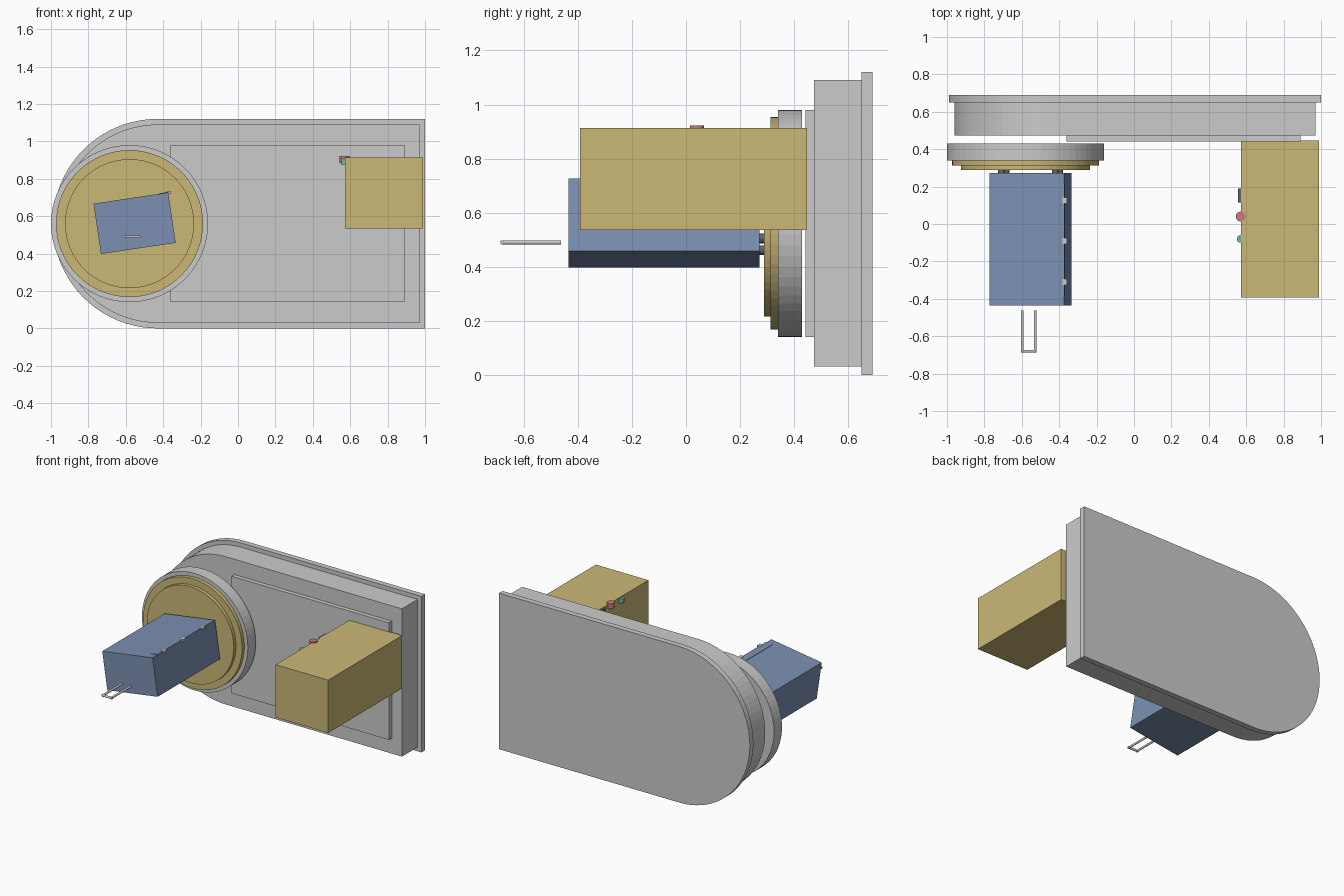
import bpy, bmesh, math
from mathutils import Vector, Matrix

if "Cube" in bpy.data.objects:
    bpy.data.objects.remove(bpy.data.objects["Cube"])


def material(name, rgb):
    m = bpy.data.materials.new(name)
    m.diffuse_color = (*rgb, 1)
    m.use_nodes = True
    m.node_tree.nodes["Principled BSDF"].inputs["Base Color"].default_value = m.diffuse_color
    return m


GOLD = material("gold", (0.60, 0.48, 0.18))
BLUE = material("blue", (0.20, 0.28, 0.45))
RED = material("red", (0.60, 0.20, 0.20))
GREEN = material("green", (0.15, 0.50, 0.33))
DARK = material("dark", (0.12, 0.12, 0.14))


def finish(name, bm, mat=None, matrix=None):
    bmesh.ops.recalc_face_normals(bm, faces=bm.faces)
    me = bpy.data.meshes.new(name)
    if matrix:
        bm.transform(matrix)
    bm.to_mesh(me)
    bm.free()
    ob = bpy.data.objects.new(name, me)
    bpy.context.collection.objects.link(ob)
    if mat:
        me.materials.append(mat)
    return ob


def box(name, x, y, z, mat=None, matrix=None):
    bm = bmesh.new()
    bmesh.ops.create_cube(bm, size=1)
    for v in bm.verts:
        v.co = [(a + b) / 2 + c * (b - a) for (a, b), c in zip((x, y, z), v.co)]
    return finish(name, bm, mat, matrix)


def cylinder(name, p, q, r, mat=None, n=64, matrix=None):
    p, q = Vector(p), Vector(q)
    bm = bmesh.new()
    bmesh.ops.create_cone(bm, cap_ends=True, segments=n, radius1=r, radius2=r, depth=(q - p).length)
    rot = (q - p).to_track_quat('Z', 'Y').to_matrix().to_4x4()
    bm.transform(Matrix.Translation((p + q) / 2) @ rot)
    return finish(name, bm, mat, matrix)


def d_plate(name, r, x_right, y0, y1, n=40):
    # square right end, half-round left end
    cx, cz = -0.43, 0.56
    pts = [(x_right, cz - r), (x_right, cz + r)]
    for i in range(n + 1):
        a = math.pi / 2 + math.pi * i / n
        pts.append((cx + r * math.cos(a), cz + r * math.sin(a)))
    bm = bmesh.new()
    face = bm.faces.new([bm.verts.new((x, y0, z)) for x, z in pts])
    ext = bmesh.ops.extrude_face_region(bm, geom=[face], use_keep_orig=True)
    verts = [g for g in ext["geom"] if isinstance(g, bmesh.types.BMVert)]
    bmesh.ops.translate(bm, verts=verts, vec=(0, y1 - y0, 0))
    return finish(name, bm)


# Main body
d_plate("back_plate", 0.56, 1.0, 0.65, 0.69)
d_plate("body", 0.53, 0.97, 0.473, 0.65)
box("front_panel", (-0.36, 0.89), (0.442, 0.475), (0.14, 0.98))

# Stepped dial
for name, r, y0, y1, mat in (("dial_base", 0.42, 0.34, 0.43, None),
                             ("dial_ring", 0.393, 0.313, 0.34, GOLD),
                             ("dial_face", 0.345, 0.288, 0.313, GOLD)):
    cylinder(name, (-0.58, y1, 0.56), (-0.58, y0, 0.56), r, mat)

# Tilted blue box on the dial, built in its own local frame
TILT = Matrix.Translation((-0.553, 0, 0.562)) @ Matrix.Rotation(math.radians(-8.5), 4, 'Y')
box("blue_box", (-0.202, 0.202), (-0.435, 0.272), (-0.136, 0.136), BLUE, TILT)
box("lid_strip", (0.155, 0.204), (-0.38, 0.22), (0.125, 0.139), BLUE, TILT)
for i, y in enumerate((0.125, -0.092, -0.31)):
    box(f"hinge_{i}", (0.194, 0.217), (y - 0.016, y + 0.016), (0.127, 0.142), None, TILT)
for i, (x, z) in enumerate(((-1, -1), (-1, 1), (1, -1), (1, 1))):
    cylinder(f"mount_bolt_{i}", (x * 0.145, 0.265, z * 0.08), (x * 0.145, 0.292, z * 0.08),
             0.018, DARK, 16, TILT)

# U-shaped handle in front
for i, x in enumerate((-0.597, -0.528)):
    cylinder(f"handle_arm_{i}", (x, -0.462, 0.49), (x, -0.685, 0.49), 0.0075, None, 12)
cylinder("handle_bar", (-0.604, -0.68, 0.49), (-0.521, -0.68, 0.49), 0.0075, None, 12)

# Gold box with its controls along the left top edge
box("gold_box", (0.573, 0.99), (-0.392, 0.447), (0.535, 0.914), GOLD)
cylinder("red_button", (0.57, 0.04, 0.885), (0.57, 0.04, 0.922), 0.026, RED, 24)
cylinder("green_button", (0.57, -0.08, 0.877), (0.57, -0.08, 0.908), 0.02, GREEN, 24)
box("switch", (0.557, 0.58), (0.115, 0.19), (0.88, 0.91), DARK)
